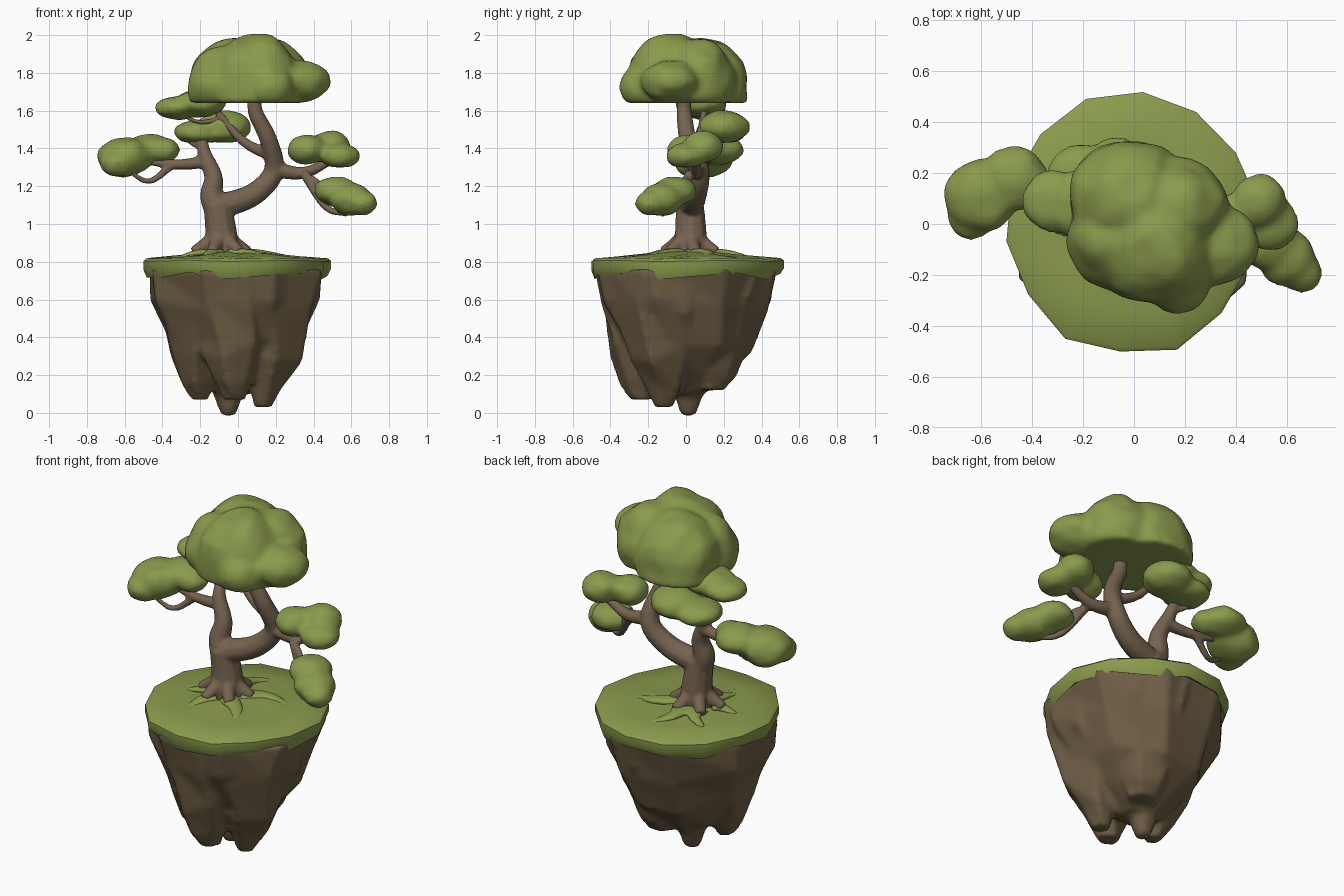
import bpy, bmesh, math, random
from mathutils import Vector, noise

if "Cube" in bpy.data.objects:
    bpy.data.objects.remove(bpy.data.objects["Cube"])

random.seed(4)


def material(name, color):
    m = bpy.data.materials.new(name)
    m.diffuse_color = (*color, 1)
    m.use_nodes = True
    m.node_tree.nodes["Principled BSDF"].inputs["Base Color"].default_value = m.diffuse_color
    return m


GREEN = material("leaf green", (0.255, 0.325, 0.074))
ROCK = material("earth brown", (0.158, 0.112, 0.060))
BARK = material("bark brown", (0.180, 0.125, 0.080))


def make(name, bm, mat, voxel=0, smooth=0):
    bmesh.ops.recalc_face_normals(bm, faces=bm.faces)
    me = bpy.data.meshes.new(name)
    bm.to_mesh(me)
    bm.free()
    me.materials.append(mat)
    ob = bpy.data.objects.new(name, me)
    bpy.context.collection.objects.link(ob)
    if voxel:
        r = ob.modifiers.new("merge", 'REMESH')
        r.mode, r.voxel_size, r.use_smooth_shade = 'VOXEL', voxel, True
        s = ob.modifiers.new("soften", 'SMOOTH')
        s.factor, s.iterations = 0.5, smooth
    return ob


def loft(bm, rings):
    """Join rings of points with faces and close both ends."""
    vs = [[bm.verts.new(p) for p in ring] for ring in rings]
    n = len(vs[0])
    for a, b in zip(vs, vs[1:]):
        for i in range(n):
            bm.faces.new((a[i], a[(i + 1) % n], b[(i + 1) % n], b[i]))
    bm.faces.new(vs[0][::-1])
    bm.faces.new(vs[-1])


def limb(bm, r0, r1, *pts, flat=1.0, sides=10):
    """Tapered tube along a smooth path, radius r0 to r1."""
    P = [Vector(p) for p in pts]
    P = [2 * P[0] - P[1]] + P + [2 * P[-1] - P[-2]]
    cen = []
    for a, b, c, d in zip(P, P[1:], P[2:], P[3:]):
        for t in (0, .25, .5, .75):
            cen.append(0.5 * (2 * b + (c - a) * t + (2 * a - 5 * b + 4 * c - d) * t * t
                              + (3 * b - a - 3 * c + d) * t ** 3))
    cen.append(P[-2])
    rings, last, n = [], None, len(cen) - 1
    for i, p in enumerate(cen):
        tan = (cen[min(i + 1, n)] - cen[max(i - 1, 0)]).normalized()
        u = last.rotation_difference(tan) @ u if last else tan.orthogonal().normalized()
        v, last = tan.cross(u), tan
        ring = []
        for s in range(sides):
            q = math.tau * s / sides
            o = (u * math.cos(q) + v * math.sin(q)) * (r0 + (r1 - r0) * i / n)
            o.z *= flat
            ring.append(p + o)
        rings.append(ring)
    loft(bm, rings)


def twig(bm, a, b, sag, r):
    """Thin branch from a to b that dips by sag in the middle."""
    a, b = Vector(a), Vector(b)
    limb(bm, r, r * .5, a, (a + b) / 2 - Vector((0, 0, sag)), b)


# Rock: faceted tapering chunks (top x, y, rx, ry; bottom x, y, z, r) merged together
bm = bmesh.new()
for tx, ty, rx, ry, bx, by, bz, br in (
        (-.01, 0, .475, .5, -.02, 0, .1, .1),
        (-.25, -.06, .22, .28, -.2, -.08, .07, .05),
        (.23, -.12, .23, .27, .13, -.12, .03, .05),
        (-.05, .05, .2, .2, -.05, .01, -.015, .04),
        (-.05, -.28, .24, .22, -.02, -.24, .07, .06),
        (.04, .25, .28, .23, .06, .13, .12, .08)):
    turn, n = random.random() * 6, 8 if rx > .4 else 6
    rings = []
    for t in (0, .3, .6, .86, 1):
        f = t ** 2
        turn += random.uniform(-.25, .25)
        ring = []
        for i in range(n):
            q = turn + i * math.tau / n
            j = random.uniform(.94, 1.1) if t else 1.03
            ring.append((tx + (bx - tx) * t + (rx + (br - rx) * f) * j * math.cos(q),
                         ty + (by - ty) * t + (ry + (br - ry) * f) * j * math.sin(q),
                         .76 + (bz - .76) * t + random.uniform(-.25, .25) * t * (1 - t)))
        rings.append(ring)
    loft(bm, rings)
make("rock", bm, ROCK, 0.018, 4)

# Grass cap: irregular disc with a hanging rim
outline = []
for i in range(14):
    q, r = math.tau * (i + .3) / 14, random.uniform(.502, .528)
    outline.append((r * .965 * math.cos(q) - .01, r * math.sin(q)))
bm = bmesh.new()
rings = []
for scale, z, wave in ((.88, .76, 0), (.965, .725, .02), (1, .76, .01), (1, .805, .004),
                       (.97, .818, .003), (.65, .83, .006), (.3, .845, .008), (.05, .855, 0)):
    rings.append([(x * scale, y * scale, z + wave * math.sin(i * 2.3))
                  for i, (x, y) in enumerate(outline)])
loft(bm, rings)
cap = make("grass_cap", bm, GREEN)
bpy.context.view_layer.objects.active = cap
cap.select_set(True)
bpy.ops.object.shade_smooth_by_angle(angle=math.radians(40))

# Mossy surface roots on the grass, and bark root flare between them
base = Vector((-.09, .02, .86))
up = Vector((0, 0, 1))
moss, bark = bmesh.new(), bmesh.new()
for i in range(6):
    q = math.tau * i / 6 + .2
    out = Vector((math.cos(q), math.sin(q), 0))
    side = Vector((-out.y, out.x, 0)) * random.uniform(-.07, .07)
    reach = .31 + .08 * math.cos(q)
    limb(moss, .06, .02, base + out * .09 - up * .01, base + out * reach * .6 + side - up * .015,
         base + out * reach - up * .04, flat=.45)
    limb(bark, .05, .03, base + up * .11, base + out * .07 + up * .04,
         base + out * .15 - up * .01)
make("mossy_roots", moss, GREEN, 0.012, 4)

# Trunk and the two main limbs
limb(bark, .095, .075, (-.08, .02, .82), (-.09, .025, .96), (-.11, .02, 1.11))
limb(bark, .075, .024, (-.1, .02, 1.06), (-.14, .03, 1.15), (-.13, .05, 1.25), (-.18, .08, 1.38),
     (-.19, .14, 1.48))
limb(bark, .068, .034, (-.1, .02, 1.09), (.08, .05, 1.155), (.19, .07, 1.28), (.16, .01, 1.45),
     (.09, -.01, 1.6), (.1, -.01, 1.72))

# Twigs that carry the side pads
for a, b, sag, r in (
        ((-.15, .07, 1.33), (-.52, .12, 1.34), .02, .036),
        ((-.35, .1, 1.31), (-.6, .03, 1.3), .08, .022),
        ((-.17, .09, 1.4), (-.3, .17, 1.47), .01, .022),
        ((.18, .04, 1.36), (-.13, .1, 1.62), .05, .034),
        ((-.1, .1, 1.55), (-.31, .08, 1.58), .025, .018),
        ((.19, .06, 1.29), (.5, .05, 1.34), .045, .044),
        ((.35, .02, 1.27), (.58, -.13, 1.05), .07, .027),
        ((.39, .0, 1.24), (.52, -.08, 1.17), .01, .02)):
    twig(bark, a, b, sag, r)
make("trunk_and_branches", bark, BARK, 0.01, 3)


def pad(name, floor, *lobes):
    """Flat-bottomed clump of merged lobes (x, y, z, radius, height ratio)."""
    bm = bmesh.new()
    for x, y, z, r, squash in lobes:
        c = Vector((x, y, z))
        for v in bmesh.ops.create_icosphere(bm, subdivisions=3, radius=1)["verts"]:
            d = v.co.copy()
            k = r * (1.03 + .13 * noise.noise(d * 1.9 + c * 9))
            v.co = c + Vector((d.x, d.y, d.z * squash)) * k
            v.co.z = max(v.co.z, floor)
    make(name, bm, GREEN, 0.016, 9)


# Foliage
pad("crown", 1.64, (-.02, .09, 1.715, .24, 1.1), (.09, -.08, 1.715, .245, 1.15),
    (.17, .06, 1.74, .2, 1.2), (.33, -.08, 1.755, .155, .7), (.17, -.22, 1.72, .13, .9),
    (-.07, -.06, 1.74, .19, 1))
pad("upper_left_pad", 1.54, (-.2, .08, 1.64, .135, .55), (-.32, .09, 1.615, .12, .5))
pad("middle_left_pad", 1.43, (-.07, .2, 1.515, .135, .65), (-.21, .18, 1.485, .13, .5))
pad("far_left_pad", 1.24, (-.6, .11, 1.355, .14, .75), (-.47, .18, 1.395, .125, .65),
    (-.4, .14, 1.39, .09, .75), (-.64, .03, 1.32, .09, .8))
pad("upper_right_pad", 1.3, (.365, .01, 1.395, .105, .75), (.49, .09, 1.41, .105, .8),
    (.54, .0, 1.36, .105, .65))
pad("lower_right_pad", 1.04, (.52, -.06, 1.175, .115, .68), (.6, -.13, 1.13, .11, .78),
    (.66, -.19, 1.11, .08, .8))
